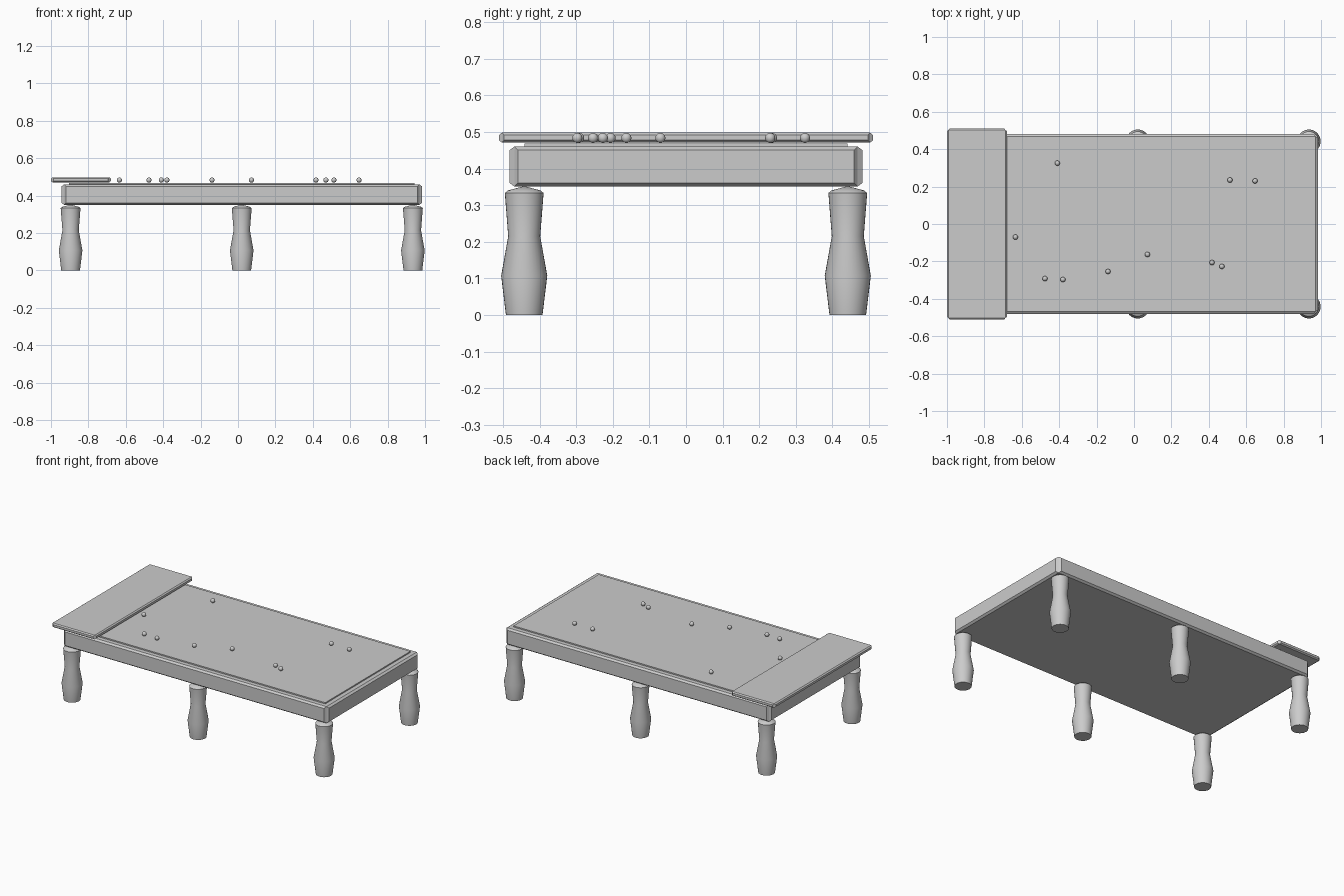
import bpy, bmesh, math
from mathutils import Matrix

if "Cube" in bpy.data.objects:
    bpy.data.objects.remove(bpy.data.objects["Cube"])


def finish(bm, name, smooth=None):
    bmesh.ops.recalc_face_normals(bm, faces=bm.faces[:])
    me = bpy.data.meshes.new(name)
    bm.to_mesh(me)
    bm.free()
    ob = bpy.data.objects.new(name, me)
    bpy.context.collection.objects.link(ob)
    if smooth:
        bpy.ops.object.select_all(action='DESELECT')
        ob.select_set(True)
        bpy.context.view_layer.objects.active = ob
        bpy.ops.object.shade_smooth_by_angle(angle=math.radians(smooth))
    return ob


def panelled_box(x0, x1, y, z0, z1, inset, depth):
    """Box whose four side faces carry a raised, bevelled panel."""
    bm = bmesh.new()
    m = Matrix.Translation(((x0 + x1) / 2, 0, (z0 + z1) / 2))
    m = m @ Matrix.Diagonal((x1 - x0, 2 * y, z1 - z0, 1))
    bmesh.ops.create_cube(bm, size=1, matrix=m)
    bm.normal_update()
    sides = [f for f in bm.faces if abs(f.normal.z) < 0.5]
    top = [f for f in bm.faces if f.normal.z > 0.5]
    bmesh.ops.inset_individual(bm, faces=sides, thickness=inset, depth=depth)
    return bm, top


# Table body: side panels plus a slightly raised playing surface
bm, top = panelled_box(-0.93, 0.97, 0.469, 0.351, 0.46, 0.014, 0.013)
bmesh.ops.inset_region(bm, faces=top, thickness=0.039)
bm.normal_update()
raised = bmesh.ops.extrude_face_region(bm, geom=top)
verts = [v for v in raised['geom'] if isinstance(v, bmesh.types.BMVert)]
bmesh.ops.translate(bm, verts=verts, vec=(0, 0, 0.008))
bmesh.ops.delete(bm, geom=[f for f in top if f.is_valid], context='FACES')
finish(bm, "table_body")

# End board lying across the left end
bm, _ = panelled_box(-0.992, -0.688, 0.503, 0.471, 0.498, 0.009, 0.008)
finish(bm, "end_board")

# Turned legs
LEG = [(0, 0), (0.05, 0), (0.063, 0.107), (0.0437, 0.215),
       (0.053, 0.333), (0.045, 0.34), (0, 0.352)]


def leg(name, x, y, n=32):
    bm = bmesh.new()
    vs = [bm.verts.new((r, 0, z)) for r, z in LEG]
    es = [bm.edges.new(p) for p in zip(vs, vs[1:])]
    bmesh.ops.spin(bm, geom=vs + es, cent=(0, 0, 0), axis=(0, 0, 1),
                   angle=2 * math.pi, steps=n)
    bmesh.ops.remove_doubles(bm, verts=bm.verts[:], dist=1e-4)
    bmesh.ops.translate(bm, verts=bm.verts[:], vec=(x, y, 0))
    finish(bm, name, 30)


for xn, x in (("left", -0.895), ("middle", 0.02), ("right", 0.935)):
    for yn, y in (("front", -0.442), ("back", 0.442)):
        leg(f"{yn}_{xn}_leg", x, y)

# Balls scattered on the surface
BALLS = [(-0.41, 0.325), (0.513, 0.235), (0.647, 0.23), (-0.634, -0.07),
         (-0.476, -0.292), (-0.38, -0.297), (-0.139, -0.254),
         (0.072, -0.163), (0.417, -0.206), (0.47, -0.227)]
for i, (x, y) in enumerate(BALLS):
    bm = bmesh.new()
    bmesh.ops.create_uvsphere(bm, u_segments=24, v_segments=16, radius=0.0137,
                              matrix=Matrix.Translation((x, y, 0.4835)))
    finish(bm, f"ball_{i + 1}", 60)
